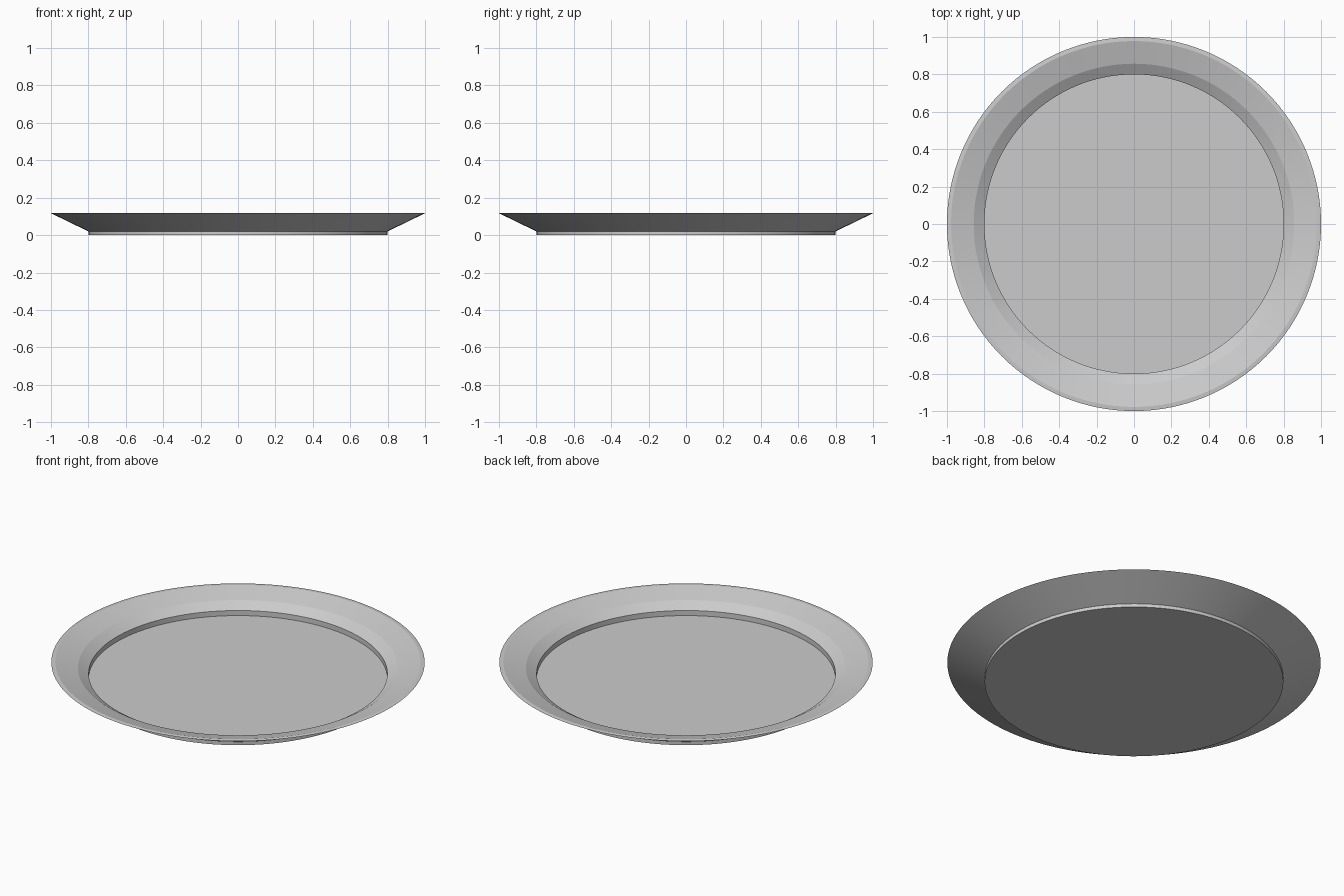
import bpy, bmesh, math

if "Cube" in bpy.data.objects:
    bpy.data.objects.remove(bpy.data.objects["Cube"])

SEGMENTS = 128


def lathe(name, profile, closed):
    """Spin an (r, z) profile around the z axis."""
    bm = bmesh.new()
    verts = [bm.verts.new((r, 0, z)) for r, z in profile]
    edges = [bm.edges.new(pair) for pair in zip(verts, verts[1:])]
    if closed:
        edges.append(bm.edges.new((verts[-1], verts[0])))
    bmesh.ops.spin(bm, geom=verts + edges, cent=(0, 0, 0), axis=(0, 0, 1),
                   angle=math.tau, steps=SEGMENTS, use_duplicate=False)
    bmesh.ops.remove_doubles(bm, verts=bm.verts, dist=1e-5)
    bmesh.ops.recalc_face_normals(bm, faces=bm.faces)
    mesh = bpy.data.meshes.new(name)
    bm.to_mesh(mesh)
    bm.free()
    obj = bpy.data.objects.new(name, mesh)
    bpy.context.collection.objects.link(obj)
    smooth(obj)
    return obj


def smooth(obj):
    bpy.ops.object.select_all(action='DESELECT')
    obj.select_set(True)
    bpy.context.view_layer.objects.active = obj
    bpy.ops.object.shade_smooth_by_angle(angle=math.radians(10))


# flat floor of the plate
bpy.ops.mesh.primitive_cylinder_add(vertices=SEGMENTS, radius=0.8, depth=0.02,
                                    location=(0, 0, 0.01))
floor = bpy.context.object
floor.name = "plate_floor"
smooth(floor)

# flared rim: straight underside, flat lip, bent upper face, short inner wall
lathe("plate_rim", [(0.8, 0.02), (1.0, 0.117), (0.978, 0.119),
                    (0.857, 0.085), (0.8, 0.05)], closed=True)
